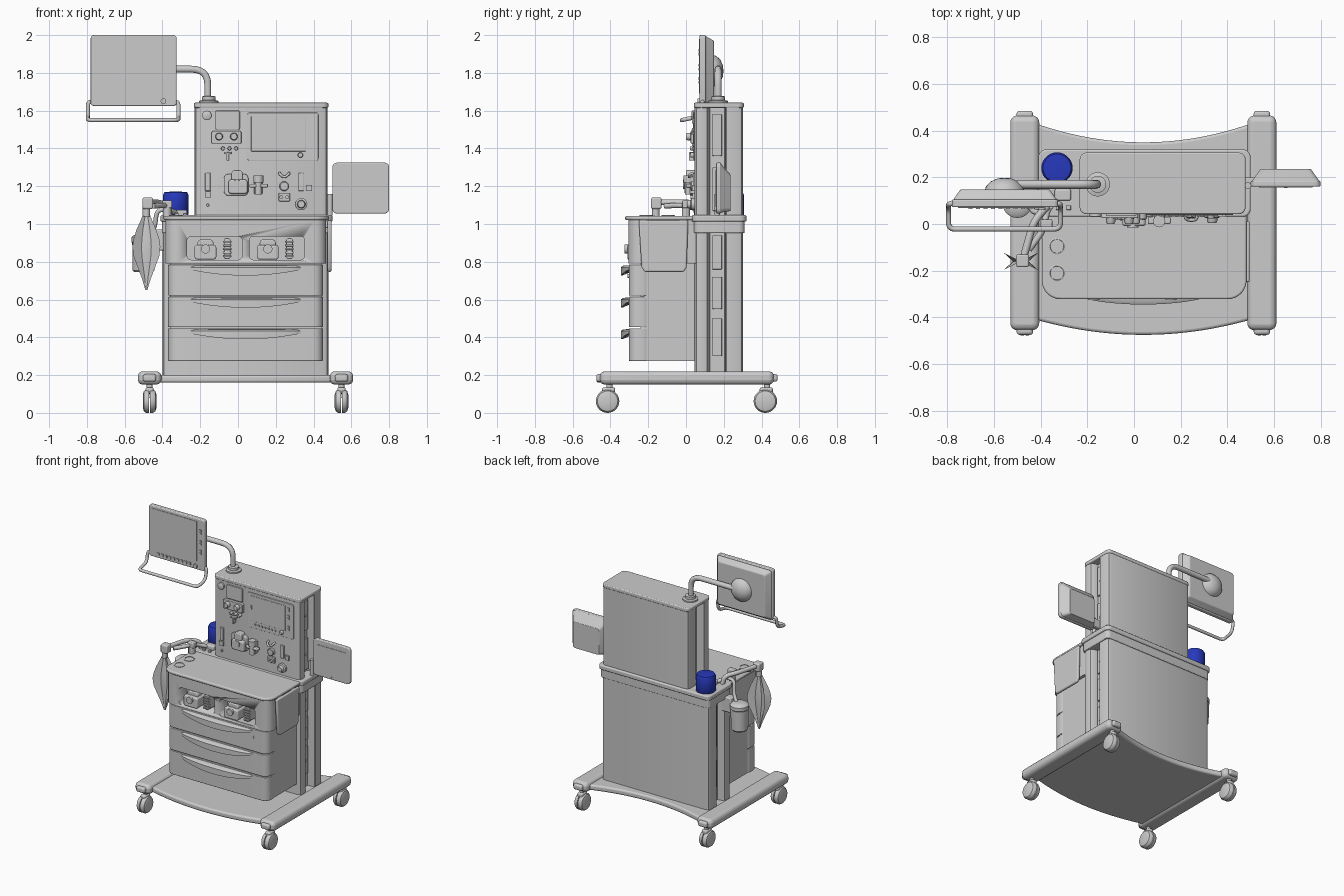
import bpy, bmesh, math
from mathutils import Vector

AX = {'z': lambda u, v, w: (u, v, w), 'y': lambda u, v, w: (u, w, v), 'x': lambda u, v, w: (w, u, v)}


def add(name, bm, bevel=0, smooth=True):
    bmesh.ops.recalc_face_normals(bm, faces=bm.faces[:])
    me = bpy.data.meshes.new(name)
    bm.to_mesh(me)
    bm.free()
    ob = bpy.data.objects.new(name, me)
    bpy.context.collection.objects.link(ob)
    if smooth:
        bpy.ops.object.select_all(action='DESELECT')
        ob.select_set(True)
        bpy.context.view_layer.objects.active = ob
        bpy.ops.object.shade_smooth_by_angle(angle=math.radians(35))
    if bevel:
        m = ob.modifiers.new("bevel", 'BEVEL')
        m.width, m.segments, m.limit_method = bevel, 3, 'ANGLE'
        m.angle_limit = math.radians(40)
    return ob


def loft(name, rings, bevel=0):
    """Skin a list of closed rings and cap both ends."""
    bm = bmesh.new()
    vs = [[bm.verts.new(p) for p in r] for r in rings]
    n = len(vs[0])
    for a, b in zip(vs, vs[1:]):
        for i in range(n):
            bm.faces.new((a[i], a[(i + 1) % n], b[(i + 1) % n], b[i]))
    bm.faces.new(vs[0])
    bm.faces.new(vs[-1])
    return add(name, bm, bevel)


def prism(name, pts, a, b, axis='z', bevel=0, taper=1, shift=(0, 0)):
    f = AX[axis]
    cu = (min(p[0] for p in pts) + max(p[0] for p in pts)) / 2
    cv = (min(p[1] for p in pts) + max(p[1] for p in pts)) / 2
    end = [(cu + (u - cu) * taper + shift[0], cv + (v - cv) * taper + shift[1]) for u, v in pts]
    return loft(name, [[f(u, v, a) for u, v in pts], [f(u, v, b) for u, v in end]], bevel)


def rrect(u0, u1, v0, v1, r, n=5):
    out = []
    for k, (cu, cv) in enumerate([(u1 - r, v1 - r), (u0 + r, v1 - r), (u0 + r, v0 + r), (u1 - r, v0 + r)]):
        for i in range(n + 1):
            t = math.pi / 2 * (k + i / n)
            out.append((cu + r * math.cos(t), cv + r * math.sin(t)))
    return out


def box(name, x0, x1, y0, y1, z0, z1, bevel=0):
    return prism(name, [(x0, y0), (x1, y0), (x1, y1), (x0, y1)], z0, z1, 'z', bevel)


def lathe(name, loc, prof, axis='z', n=28):
    f, o = AX[axis], Vector(loc)
    return loft(name, [[o + Vector(f(r * math.cos(i * math.tau / n), r * math.sin(i * math.tau / n), h))
                        for i in range(n)] for r, h in prof])


def cyl(name, x, y, z, r, a, b, axis='z', n=24):
    return lathe(name, (x, y, z), [(r, a), (r, b)], axis, n)


def tube(name, pts, r, bend=0.04):
    """Round pipe whose corners are rounded by short Bezier arcs."""
    P, path = [Vector(p) for p in pts], []
    for i, p in enumerate(P):
        if i in (0, len(P) - 1):
            path.append(p)
            continue
        d0, d1 = P[i - 1] - p, P[i + 1] - p
        a = p + d0.normalized() * min(bend, d0.length * .48)
        b = p + d1.normalized() * min(bend, d1.length * .48)
        path += [a * (1 - t) ** 2 + p * 2 * t * (1 - t) + b * t * t for t in [k / 6 for k in range(7)]]
    cu = bpy.data.curves.new(name, 'CURVE')
    cu.dimensions, cu.bevel_depth, cu.bevel_resolution, cu.use_fill_caps = '3D', r, 3, True
    s = cu.splines.new('POLY')
    s.points.add(len(path) - 1)
    for q, p in zip(s.points, path):
        q.co = (*p, 1)
    ob = bpy.data.objects.new(name, cu)
    bpy.context.collection.objects.link(ob)
    return ob


# wheeled base: bowed plate, side rails, casters
T = [i / 16 for i in range(-16, 17)]
prism("base_plate", [(.04 + .46 * t, -.475 + .065 * t * t) for t in T]
      + [(.04 + .46 * t, .35 + .08 * t * t) for t in reversed(T)], .16, .2, bevel=.012)
for cx in (-.468, .548):
    prism("base_rail", rrect(cx - .062, cx + .062, -.455, .465, .03), .15, .22, bevel=.025)
    box("rail_end_cap", cx - .035, cx + .035, -.475, .485, .165, .205, .012)
    for cy in (-.415, .42):
        cyl("caster_stem", cx, cy + .01, 0, .016, .08, .155)
        prism("caster_fork", rrect(cx - .022, cx + .022, cy - .03, cy + .04, .015), .1, .135, bevel=.01)
        for s in (-1, 1):
            lathe("caster_wheel", (cx, cy, .062), [(.062, s * .003), (.062, s * .018), (.054, s * .03), (.035, s * .036)], 'x')


# rear columns with grooved sides
def tower_profile(x0, x1):
    half = [(.03, .045), (.008, .055), (0, .08), (.008, .11), (.03, .122), (.055, .126), (.055, .205), (.004, .21),
            (0, .215), (0, .275), (.008, .295), (.03, .303)]
    return [(x1 - d, y) for d, y in half] + [(x0 + d, y) for d, y in reversed(half)]


prism("lower_column", tower_profile(-.4, .48), .19, 1.0)
prism("upper_tower", tower_profile(-.23, .475), 1.03, 1.625)
prism("tower_lid", rrect(-.233, .478, .042, .306, .03), 1.615, 1.642, bevel=.006)
for x0, zs in ((.425, ((.3, .5), (.55, .72), (.76, .94), (1.07, 1.3), (1.36, 1.58))), (-.353, ((.3, .5), (.6, .9)))):
    for z0, z1 in zs:
        box("groove_plate", x0, x0 + .013, .14, .19, z0, z1, .003)
        cyl("groove_screw", x0, .165, (z0 + z1) / 2, .008, -.004, .017, 'x', 12)

# drawer cabinet
box("cabinet_body", -.36, .445, -.24, .06, .275, .8)
prism("cabinet_head", rrect(-.385, .467, -.305, .1, .06), .79, 1.022)
head = bpy.context.object
for x in (-.27, .06):
    cut = prism("cutter", rrect(x, x + .293, .81, .935, .025), -.4, -.21, 'y')
    m = head.modifiers.new("cut", 'BOOLEAN')
    m.object, m.solver = cut, 'EXACT'
    bpy.context.view_layer.objects.active = head
    bpy.ops.object.modifier_apply(modifier="cut")
    bpy.data.objects.remove(cut)
    # plug-in unit and dial inside each bay
    prism("bay_unit", rrect(x + .04, x + .155, .812, .89, .015), -.31, -.2, 'y', .008)
    prism("bay_unit_top", rrect(x + .055, x + .14, .87, .918, .02), -.285, -.2, 'y', .006)
    cyl("bay_unit_knob", x + .098, -.3, .868, .024, -.025, .05, 'y')
    prism("bay_lever", rrect(x + .195, x + .23, .815, .925, .012), -.285, -.2, 'y', .006)
    for k in range(5):
        box("bay_lever_rib", x + .19, x + .235, -.295, -.27, .825 + k * .019, .835 + k * .019, .002)
for z0, z1 in ((.275, .448), (.454, .615), (.621, .785)):
    prism("drawer_front", rrect(-.37, .45, -.303, -.18, .05), z0, z1, bevel=.004)
    rings = []
    for t in T:
        k = 1 - t * t
        y, zb = -.304 - .041 * k ** .7, z1 - .028 - .03 * k
        rings.append([(.04 + .29 * t, *p) for p in ((-.295, z1 - .004), (y + .012, z1 - .006), (y, z1 - .014),
                                                    (y, zb), (y + .008, zb), (-.295, zb + .018))])
    loft("drawer_handle", rings)
cyl("drawer_lock", .335, -.303, .725, .01, -.006, .01, 'y', 12)

# worktop, rear deck, hinged side shelf
prism("worktop", rrect(-.395, .482, -.322, .12, .08, 8), 1.02, 1.043, bevel=.008)
prism("rear_deck", rrect(-.41, .5, .03, .32, .035), 1.012, 1.047, bevel=.008)
prism("rear_deck_skirt", rrect(-.403, .49, .042, .31, .03), .952, 1.015, bevel=.005)
prism("side_shelf", [(-.25, 1.02), (.012, 1.02), (.003, .77), (-.012, .747), (-.22, .747), (-.235, .77)],
      .474, .496, 'x', .008)
for y in (-.2, -.04):
    box("shelf_hinge", .46, .485, y - .02, y + .02, .98, 1.02, .004)
for y in (-.095, -.21):
    lathe("worktop_port", (-.33, y, 1.04), [(.036, 0), (.036, .006), (.03, .008), (.029, .005)])
for i in range(2):
    for j in range(2):
        box("worktop_button", -.335 + i * .045, -.315 + i * .045, .06 + j * .06, .08 + j * .06, 1.04, 1.058, .003)
box("deck_valve_block", -.34, -.27, .1, .15, 1.04, 1.075, .008)

# blue canister
can = lathe("blue_canister", (-.33, .24, 1.04), [(.06, 0), (.067, .01), (.067, .115), (.06, .128), (.03, .131)])
mat = bpy.data.materials.new("blue")
mat.diffuse_color = (.02, .04, .5, 1)
can.data.materials.append(mat)

# overhead monitor on swan-neck arm
def buttons(name, xs, zs, y, s):
    for x in xs:
        for z in zs:
            box(name, x - s, x + s, y - .006, y + .006, z - s, z + s)


prism("monitor_bezel", rrect(-.78, -.325, 1.625, 2.0, .018), .072, .105, 'y', .006)
prism("monitor_back", rrect(-.775, -.33, 1.63, 1.995, .018), .104, .148, 'y', .006, .86)
box("monitor_screen", -.755, -.385, .069, .08, 1.69, 1.98)
buttons("monitor_key", [-.355], [1.75, 1.77, 1.82, 1.84, 1.9, 1.92], .071, .007)
buttons("monitor_key", [-.7 + .032 * k for k in range(9)], [1.655], .071, .009)
cyl("monitor_dial", -.395, .072, 1.65, .015, -.012, .01, 'y')
lathe("monitor_mount", (-.555, .14, 1.81), [(.085, 0), (.08, .02), (.06, .042), (.03, .055), (.005, .058)], 'y')
tube("monitor_arm", [(-.555, .17, 1.82), (-.16, .17, 1.82), (-.16, .17, 1.65)], .019, .09)
lathe("arm_flange", (-.155, .17, 1.64), [(.052, 0), (.052, .012), (.036, .016), (.036, .035), (.024, .038)])
tube("monitor_handle", [(-.775, .09, 1.645), (-.795, .085, 1.645), (-.795, .07, 1.57), (-.795, -.022, 1.55),
                        (-.315, -.022, 1.55), (-.315, .07, 1.57), (-.315, .085, 1.645), (-.335, .09, 1.645)], .011, .03)

# side display
prism("side_display_bezel", rrect(.5, .8, 1.055, 1.325, .025), .16, .185, 'y', .006)
prism("side_display_back", rrect(.505, .795, 1.06, 1.32, .025), .184, .236, 'y', .006, .74, (0, -.025))
box("side_display_screen", .535, .765, .157, .17, 1.09, 1.285)
cyl("side_display_button", .65, .16, 1.07, .007, -.005, .01, 'y', 12)
box("side_display_bracket", .455, .53, .165, .2, 1.075, 1.14, .005)
cyl("side_display_pivot", .487, .165, 0, .014, 1.045, 1.16)

# tower control panel
Y = .045
prism("panel_display", rrect(-.12, .01, 1.5, 1.6, .008), .036, .06, 'y', .003)
prism("panel_dial_block", rrect(-.14, .018, 1.425, 1.492, .008), .025, .06, 'y', .004)
for x, z, r, h in ((-.1, 1.463, .02, .045), (-.022, 1.463, .02, .045), (-.165, 1.575, .025, .015), (-.08, 1.4, .01, .025),
                   (-.045, 1.4, .01, .025), (-.01, 1.4, .01, .025), (.33, 1.365, .014, .022), (.245, 1.2, .026, .02),
                   (.335, 1.105, .032, .02), (.335, 1.105, .022, .04), (-.16, 1.1, .008, .01)):
    lathe("panel_knob", (x, Y, z), [(r, .01), (r, -h * .8), (r * .8, -h)], 'y', 20)
box("panel_lever", -.062, -.047, .015, .05, 1.335, 1.38, .004)
box("panel_lever_cross", -.075, -.035, .02, .05, 1.37, 1.382, .003)
frame = prism("panel_screen_bezel", rrect(.05, .425, 1.335, 1.59, .012), .039, .06, 'y', .003)
box("panel_screen", .07, .36, .036, .05, 1.385, 1.57, .002)
buttons("panel_key", [.386], [1.4, 1.42, 1.48, 1.5, 1.54, 1.555], .038, .007)
buttons("panel_key", [.115 + .027 * k for k in range(7)], [1.363], .038, .006)
buttons("panel_key", [.085], [1.48, 1.495], .036, .006)
prism("vaporizer_back", rrect(-.075, .055, 1.15, 1.265, .025), .02, .06, 'y', .005)
prism("vaporizer_body", rrect(-.05, .05, 1.16, 1.235, .015), -.008, .05, 'y', .008)
prism("vaporizer_cap", rrect(-.035, .025, 1.225, 1.285, .02), .0, .05, 'y', .006)
cyl("vaporizer_dial", -.005, 0, 1.21, .025, -.015, .01, 'y')
cyl("valve_stem", .108, .012, 0, .018, 1.155, 1.22)
cyl("valve_head", .108, .012, 0, .026, 1.22, 1.258)
box("valve_bar", .06, .158, 0, .03, 1.193, 1.212, .006)
box("valve_back", .085, .13, .02, .05, 1.16, 1.25, .004)
tube("panel_hook", [(.22, .045, 1.27), (.22, .02, 1.265), (.245, .015, 1.245), (.27, .02, 1.265), (.27, .045, 1.27)], .007, .02)
prism("panel_socket_plate", rrect(.215, .275, 1.12, 1.165, .006), .034, .05, 'y', .003)
for x in (.23, .26):
    cyl("panel_socket", x, Y, 1.142, .01, -.022, .01, 'y', 14)
for x in (-.16, .333):
    box("panel_gauge", x - .014, x + .014, .036, .05, 1.175, 1.27, .003)
buttons("panel_switch", [.375], [1.19], .038, .016)
buttons("panel_switch", [-.16], [1.155], .038, .016)

# breathing circuit on the left side
box("circuit_elbow", -.505, -.45, -.185, -.13, 1.08, 1.14, .008)
tube("circuit_pipe", [(-.475, -.15, 1.115), (-.43, .01, 1.115), (-.37, .08, 1.1), (-.36, .09, 1.04)], .016)
tube("circuit_pipe", [(-.45, -.11, 1.095), (-.385, -.02, 1.1), (-.375, .06, 1.08), (-.33, .11, 1.06)], .014)
tube("circuit_hose", [(-.37, .05, 1.075), (-.43, .05, 1.075), (-.44, .07, .98), (-.48, .09, .93)], .012)
cyl("circuit_port", -.375, 0, 0, .022, 1.035, 1.09)
box("circuit_clamp", -.4, -.35, -.02, .02, 1.085, 1.125, .006)
lathe("absorber_jar", (-.5, .09, 0), [(.05, .745), (.058, .755), (.06, .9), (.064, .905), (.064, .93), (.05, .942), (.02, .946)])
box("absorber_bracket", -.45, -.37, .06, .12, .86, .97, .008)

# pleated four-pointed breathing bag
rings = []
for z, w in ((1.09, .016), (1.05, .018), (1.02, .03), (.97, .052), (.92, .068), (.88, .074), (.83, .068), (.77, .046), (.71, .023), (.65, .005)):
    star = [(1, .5), (.35, .14), (0, .2), (-.35, .14), (-1, .5), (-.45, 0), (-1, -.5), (-.35, -.14), (0, -.2),
            (.35, -.14), (1, -.5), (.45, 0)]
    rings.append([(-.485 + w * u, -.16 + w * v, z) for u, v in star])
loft("breathing_bag", rings)
cyl("bag_collar", -.485, -.16, 0, .02, 1.04, 1.09)
